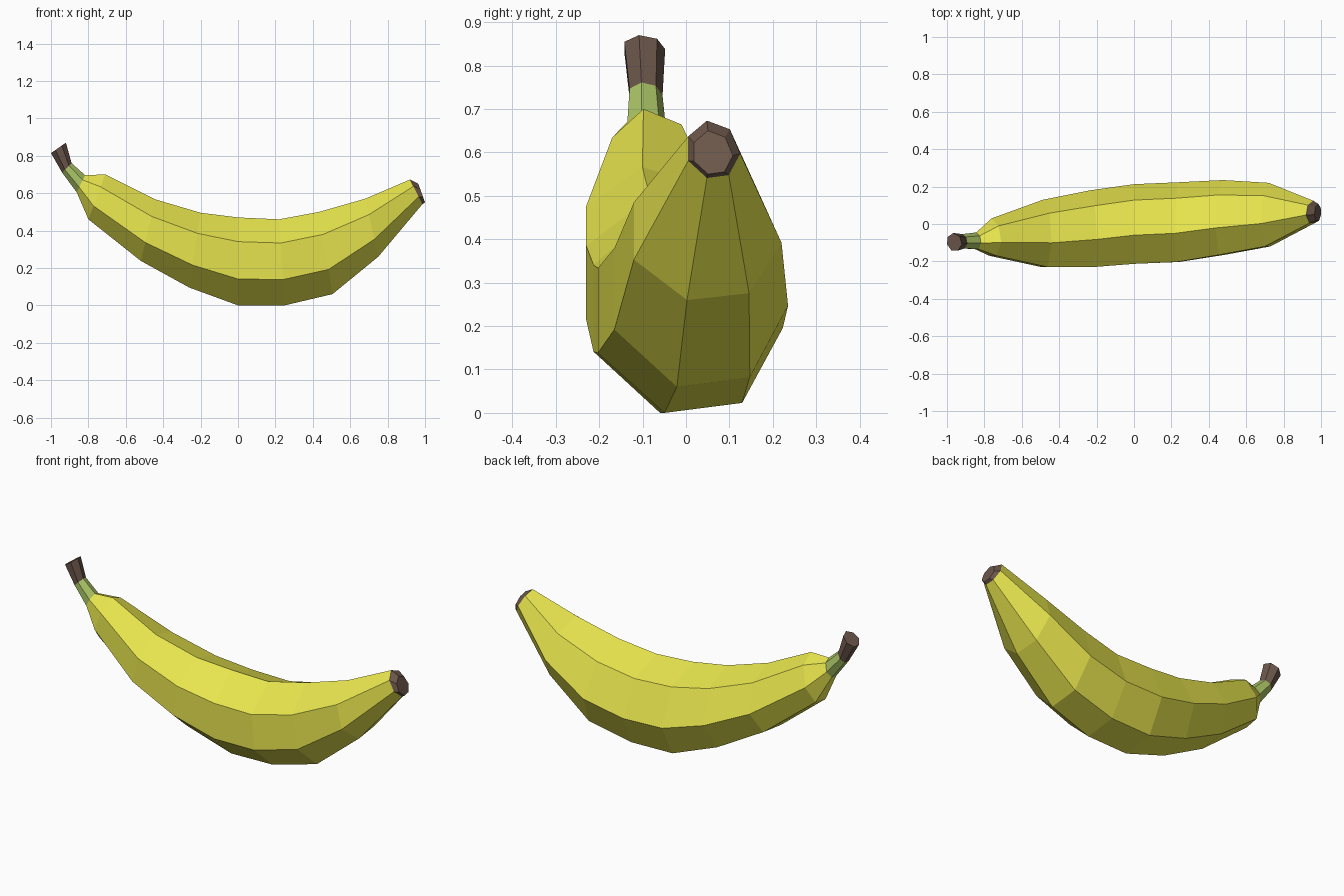
import bpy
import bmesh

cube = bpy.data.objects.get("Cube")
if cube:
    bpy.data.objects.remove(cube, do_unlink=True)


def make_material(name, rgb):
    mat = bpy.data.materials.new(name)
    mat.use_nodes = True
    color = (*rgb, 1.0)
    mat.diffuse_color = color
    mat.node_tree.nodes["Principled BSDF"].inputs["Base Color"].default_value = color
    return mat


yellow = make_material("ripe yellow", (0.80, 0.78, 0.075))
green = make_material("stem green", (0.40, 0.55, 0.13))
brown = make_material("dry brown", (0.15, 0.095, 0.07))

# Seven-sided cross-section shared by every ring (y, z)
PROFILE = [(-1, .45), (-1, -.4), (-.28, -1), (.56, -.9),
           (1, -.15), (.6, .7), (-.28, 1)]

# Rings along the fruit: centre x, y, z, half width, half height, lean
STALK_END = (-.96, -.095, .842, .047, .028, .04)
STALK_BASE = (-.915, -.092, .735, .038, .026, .025)
NECK_BASE = (-.84, -.09, .65, .045, .046, .022)
TIP_BASE = (.953, .065, .607, .06, .066, -.033)
TIP_END = (.982, .063, .6, .045, .05, -.018)
BODY = [
    NECK_BASE,
    (-.755, -.07, .58, .1, .12, .045),
    (-.48, -.05, .402, .18, .164, .04),
    (-.23, -.025, .295, .205, .2, .03),
    (0, 0, .235, .213, .235, 0),
    (.235, .01, .23, .213, .23, -.015),
    (.47, .035, .28, .2, .22, -.035),
    (.715, .05, .415, .17, .155, -.035),
    TIP_BASE,
]


def loft(name, rings, mat, cap_start=False, cap_end=False):
    bm = bmesh.new()
    loops = []
    for x, y, z, width, height, lean in rings:
        loops.append([bm.verts.new((x + lean * v, y + width * u, z + height * v))
                      for u, v in PROFILE])
    count = len(PROFILE)
    for a, b in zip(loops, loops[1:]):
        for i in range(count):
            j = (i + 1) % count
            bm.faces.new((a[i], b[i], b[j], a[j]))
    if cap_start:
        bm.faces.new(loops[0])
    if cap_end:
        bm.faces.new(loops[-1][::-1])
    # The profile runs so that these windings may face inward; settle by the first side
    side = bm.faces[:][0] if not hasattr(bm.faces, "ensure_lookup_table") else None
    bm.faces.ensure_lookup_table()
    side = bm.faces[0]
    side.normal_update()
    if side.normal.y > 0:
        bmesh.ops.reverse_faces(bm, faces=bm.faces[:])
    mesh = bpy.data.meshes.new(name)
    bm.to_mesh(mesh)
    bm.free()
    mesh.materials.append(mat)
    obj = bpy.data.objects.new(name, mesh)
    bpy.context.collection.objects.link(obj)
    return obj


# Faceted peel, green neck, and the dry ends
loft("peel", BODY, yellow)
loft("neck", [STALK_BASE, NECK_BASE], green)
loft("stalk", [STALK_END, STALK_BASE], brown, cap_start=True)
loft("blossom_tip", [TIP_BASE, TIP_END], brown, cap_end=True)
